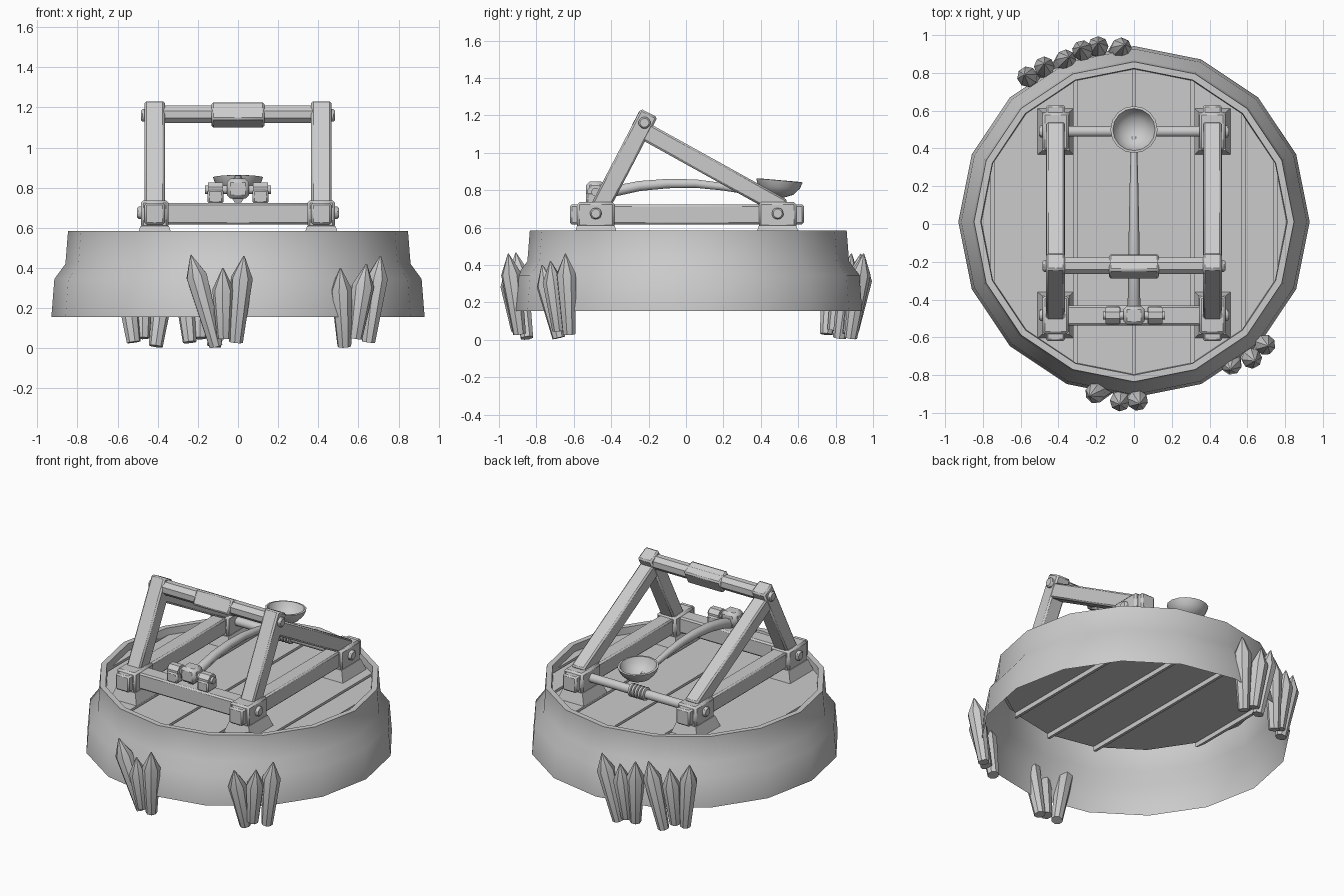
import bpy, bmesh, math
from mathutils import Vector, Matrix

if "Cube" in bpy.data.objects:
    bpy.data.objects.remove(bpy.data.objects["Cube"])

CY = 0.012  # centre of the round base in y


def finish(name, bm, bevel=0.0):
    me = bpy.data.meshes.new(name)
    bm.to_mesh(me)
    bm.free()
    ob = bpy.data.objects.new(name, me)
    bpy.context.collection.objects.link(ob)
    if bevel:
        m = ob.modifiers.new("bevel", 'BEVEL')
        m.width, m.segments = bevel, 1
    bpy.ops.object.select_all(action='DESELECT')
    ob.select_set(True)
    bpy.context.view_layer.objects.active = ob
    bpy.ops.object.shade_smooth_by_angle(angle=math.radians(35))
    return ob


def box(name, size, loc, rotx=0.0, bevel=0.01):
    bm = bmesh.new()
    mat = Matrix.Translation(loc) @ Matrix.Rotation(rotx, 4, 'X') @ Matrix.Diagonal((*size, 1))
    bmesh.ops.create_cube(bm, size=1, matrix=mat)
    return finish(name, bm, bevel)


def beam(name, x, a, b, thick):
    # square timber between two (y, z) points
    dy, dz = b[0] - a[0], b[1] - a[1]
    mid = (x, (a[0] + b[0]) / 2, (a[1] + b[1]) / 2)
    return box(name, (thick, math.hypot(dy, dz), thick), mid, math.atan2(dz, dy))


def rod(name, x0, x1, y, z, r, n=12, bevel=0.0):
    bm = bmesh.new()
    mat = (Matrix.Translation(((x0 + x1) / 2, y, z)) @ Matrix.Rotation(math.pi / 2, 4, 'Y')
           @ Matrix.Rotation(math.pi / n, 4, 'Z'))
    bmesh.ops.create_cone(bm, cap_ends=True, segments=n, radius1=r, radius2=r,
                          depth=abs(x1 - x0), matrix=mat)
    return finish(name, bm, bevel)


def lathe(name, profile, n, mat, closed=False):
    bm = bmesh.new()
    rings = [[bm.verts.new((r * math.cos(2 * math.pi * i / n), r * math.sin(2 * math.pi * i / n), z))
              for i in range(n)] for r, z in profile]
    for a, b in zip(rings, rings[1:]):
        for i in range(n):
            j = (i + 1) % n
            bm.faces.new((a[i], a[j], b[j], b[i]))
    if closed:
        bm.faces.new(rings[0][::-1])
        bm.faces.new(rings[-1])
    bm.transform(mat)
    return finish(name, bm)


# hollow round base with a raised rim
lathe("base_wall", [(0.93, 0.155), (0.915, 0.345), (0.86, 0.42), (0.847, 0.585),
                    (0.812, 0.585), (0.808, 0.54)], 16, Matrix.Translation((0, CY, 0)))

# plank deck with sunken grooves
bm = bmesh.new()
bmesh.ops.create_circle(bm, cap_ends=True, segments=16, radius=0.81,
                        matrix=Matrix.Translation((0, CY, 0.54)))
bmesh.ops.rotate(bm, verts=bm.verts, cent=(0, CY, 0), matrix=Matrix.Rotation(0, 3, 'Z'))
grooves = (-0.75, -0.31, 0.0, 0.31, 0.58, 0.75)
for g in grooves:
    for e in (-0.009, 0.009):
        bmesh.ops.bisect_plane(bm, geom=bm.verts[:] + bm.edges[:] + bm.faces[:],
                               plane_co=(g + e, 0, 0), plane_no=(1, 0, 0))
slots = [f for f in bm.faces
         if any(abs(f.calc_center_median().x - g) < 0.008 for g in grooves)]
ext = bmesh.ops.extrude_face_region(bm, geom=slots)
for v in ext["geom"]:
    if isinstance(v, bmesh.types.BMVert):
        v.co.z -= 0.03
bmesh.ops.delete(bm, geom=[f for f in slots if f.is_valid], context='FACES_ONLY')
finish("plank_deck", bm)

# sharpened stakes around the base: (tip, bottom)
stakes = [((-0.235, -0.91, 0.465), (-0.11, -0.85, 0.01)),
          ((-0.075, -0.955, 0.40), (-0.07, -0.90, 0.05)),
          ((0.03, -0.95, 0.46), (-0.01, -0.89, 0.03)),
          ((0.51, -0.77, 0.40), (0.53, -0.68, 0.01)),
          ((0.64, -0.725, 0.42), (0.585, -0.68, 0.05)),
          ((0.71, -0.645, 0.46), (0.65, -0.625, 0.03)),
          ((-0.05, 0.95, 0.46), (-0.12, 0.88, 0.01)),
          ((-0.19, 0.96, 0.43), (-0.19, 0.89, 0.05)),
          ((-0.285, 0.935, 0.46), (-0.24, 0.87, 0.03)),
          ((-0.345, 0.885, 0.46), (-0.41, 0.82, 0.01)),
          ((-0.475, 0.85, 0.43), (-0.475, 0.79, 0.05)),
          ((-0.58, 0.79, 0.46), (-0.52, 0.75, 0.03))]
for k, (tip, bot) in enumerate(stakes):
    d = Vector(tip) - Vector(bot)
    L = d.length
    mat = Matrix.Translation(bot) @ d.to_track_quat('Z', 'Y').to_matrix().to_4x4()
    lathe(f"stake_{k + 1}", [(0.035, 0), (0.055, L - 0.11), (0.003, L)], 8, mat, True)

# side frames: rails, corner blocks, posts and braces
for s, side in ((-1, "left"), (1, "right")):
    x = 0.415 * s
    box(f"{side}_rail", (0.1, 1.25, 0.107), (x, 0.005, 0.67))
    for y, end in ((-0.482, "front"), (0.49, "rear")):
        box(f"{side}_{end}_block", (0.138, 0.2, 0.135), (x, y, 0.668), 0, 0.012)
        bm = bmesh.new()
        bmesh.ops.create_cube(bm, size=1, matrix=Matrix.Translation((x, y, 0.575))
                              @ Matrix.Diagonal((0.19, 0.245, 0.07, 1)))
        for v in bm.verts:
            if v.co.z > 0.575:
                v.co.x = x + (v.co.x - x) * 0.74
                v.co.y = y + (v.co.y - y) * 0.82
        finish(f"{side}_{end}_foot", bm)
        rod(f"{side}_{end}_bolt", x, 0.503 * s, y, 0.675, 0.032, 12, 0.008)
    beam(f"{side}_post", x, (-0.477, 0.675), (-0.197, 1.212), 0.1)
    beam(f"{side}_brace", x, (-0.22, 1.115), (0.52, 0.705), 0.096)
    rod(f"{side}_top_bolt", x, 0.484 * s, -0.222, 1.16, 0.032, 12, 0.008)
    # axle bearings of the throwing arm
    box(f"{side}_bearing", (0.08, 0.1, 0.07), (0.112 * s, -0.484, 0.755))
    rod(f"{side}_bearing_cap", 0.075 * s, 0.15 * s, -0.484, 0.785, 0.045, 8)

# cross members
box("front_cross_beam", (0.75, 0.105, 0.107), (0, -0.484, 0.67))
rod("rear_rod", -0.4, 0.4, 0.49, 0.675, 0.029)
rod("top_bar", -0.4, 0.4, -0.222, 1.165, 0.047, 8)
box("stop_pad", (0.265, 0.1, 0.1), (0, -0.225, 1.162), math.radians(-28))

# throwing arm: axle, hub, curved shaft
rod("arm_axle", -0.165, 0.165, -0.484, 0.79, 0.022)
box("arm_hub", (0.11, 0.1, 0.1), (0, -0.484, 0.795), 0, 0.018)
cu = bpy.data.curves.new("arm_shaft", 'CURVE')
cu.dimensions = '3D'
cu.bevel_depth, cu.bevel_resolution, cu.use_fill_caps = 1.0, 1, True
path = [(-0.5, 0.755, 0.034), (-0.38, 0.795, 0.033), (-0.25, 0.822, 0.031), (-0.1, 0.835, 0.029),
        (0.05, 0.835, 0.026), (0.2, 0.818, 0.023), (0.34, 0.792, 0.019), (0.46, 0.772, 0.016)]
sp = cu.splines.new('POLY')
sp.points.add(len(path) - 1)
for p, (y, z, r) in zip(sp.points, path):
    p.co, p.radius = (0, y, z, 1), r
bpy.context.collection.objects.link(bpy.data.objects.new("arm_shaft", cu))

# cup at the end of the arm
mat = Matrix.Translation((0, 0.492, 0.762)) @ Matrix.Rotation(math.radians(-5), 4, 'X')
lathe("arm_cup", [(0.03, 0), (0.08, 0.02), (0.112, 0.055), (0.125, 0.09), (0.112, 0.092),
                  (0.098, 0.06), (0.068, 0.03), (0.025, 0.012)], 16, mat, True)

# rope coil on the rear rod
for i in range(5):
    t = (i - 2) * 0.024
    lathe(f"rope_coil_{i + 1}", [(0.03, -0.012), (0.042, -0.007), (0.042, 0.007), (0.03, 0.012)], 12,
          Matrix.Translation((t, 0.49, 0.675)) @ Matrix.Rotation(math.pi / 2, 4, 'Y'), True)
